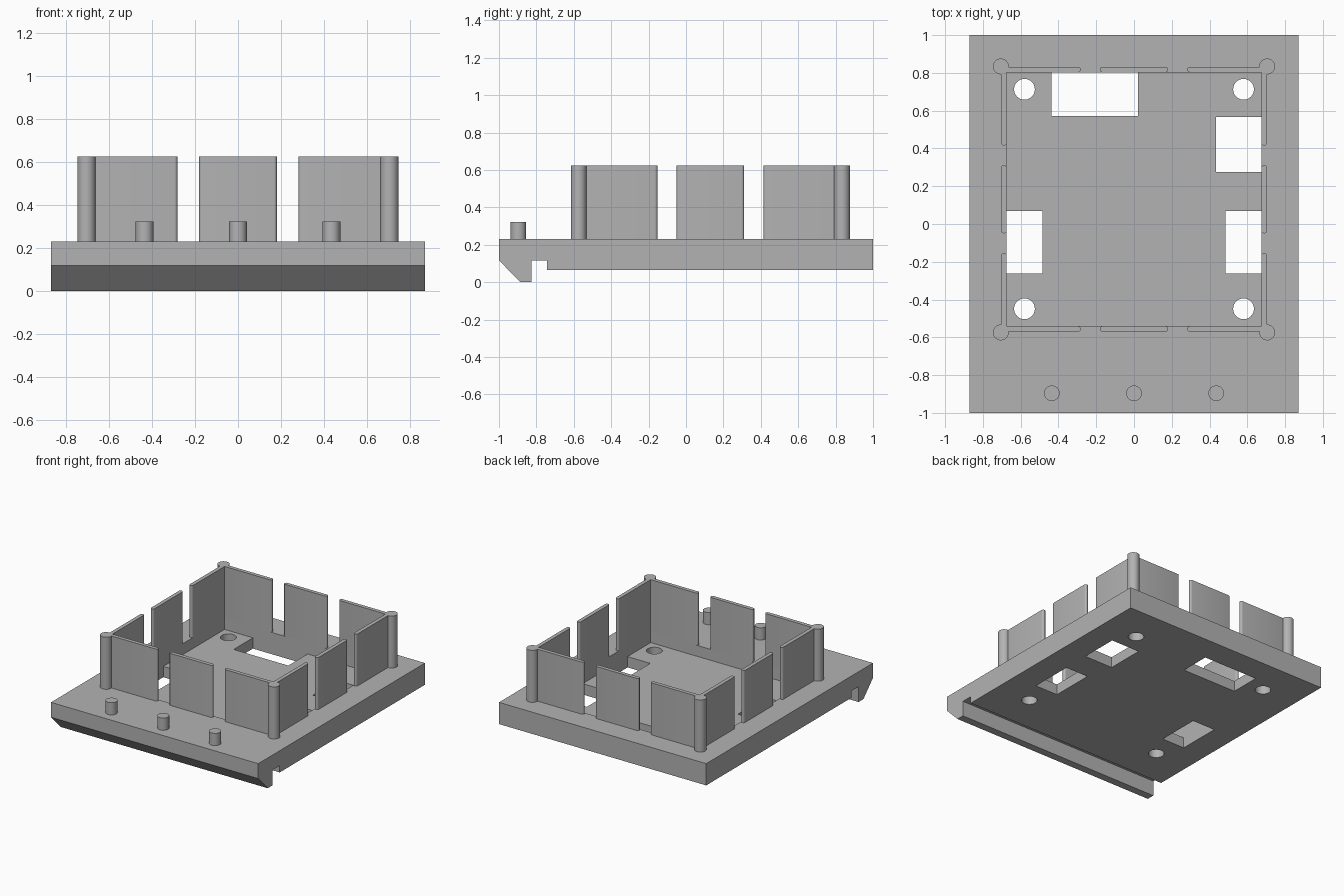
import bpy, bmesh, math
from mathutils import Matrix

if "Cube" in bpy.data.objects:
    bpy.data.objects.remove(bpy.data.objects["Cube"], do_unlink=True)

GREY = bpy.data.materials.new("plain_grey")
GREY.use_nodes = True
GREY.diffuse_color = (0.45, 0.45, 0.45, 1)
GREY.node_tree.nodes["Principled BSDF"].inputs["Base Color"].default_value = (0.45, 0.45, 0.45, 1)

# Main levels and the recess outline
DECK, FLOOR, UNDER, WALL_TOP = 0.23, 0.147, 0.065, 0.625
X_IN, Y_FRONT, Y_BACK = 0.675, -0.541, 0.803
THICK = 0.029


def prism(name, outline, axis, length):
    """Extrude a closed outline of 3D points along an axis."""
    bm = bmesh.new()
    face = bm.faces.new([bm.verts.new(p) for p in outline])
    out = bmesh.ops.extrude_face_region(bm, geom=[face])["geom"]
    verts = [v for v in out if isinstance(v, bmesh.types.BMVert)]
    bmesh.ops.translate(bm, verts=verts, vec=[c * length for c in axis])
    bmesh.ops.recalc_face_normals(bm, faces=bm.faces)
    mesh = bpy.data.meshes.new(name)
    bm.to_mesh(mesh)
    bm.free()
    mesh.materials.append(GREY)
    ob = bpy.data.objects.new(name, mesh)
    bpy.context.collection.objects.link(ob)
    return ob


def block(name, x0, x1, y0, y1, z0, z1):
    pts = [(x0, y0, z0), (x1, y0, z0), (x1, y1, z0), (x0, y1, z0)]
    return prism(name, pts, (0, 0, 1), z1 - z0)


def cylinder(name, x, y, r, z0, z1, n=40):
    pts = [(x + r * math.cos(math.tau * i / n), y + r * math.sin(math.tau * i / n), z0)
           for i in range(n)]
    return prism(name, pts, (0, 0, 1), z1 - z0)


def smooth(ob):
    bpy.ops.object.select_all(action='DESELECT')
    ob.select_set(True)
    bpy.context.view_layer.objects.active = ob
    bpy.ops.object.shade_smooth_by_angle(angle=math.radians(35))


def cut(target, cutter):
    mod = target.modifiers.new("cut", 'BOOLEAN')
    mod.operation, mod.solver, mod.object = 'DIFFERENCE', 'EXACT', cutter
    bpy.context.view_layer.objects.active = target
    bpy.ops.object.modifier_apply(modifier=mod.name)
    bpy.data.objects.remove(cutter, do_unlink=True)


def panel(name, a, b):
    """Upright wall panel with round ends, from point a to point b."""
    r, n = THICK / 2, 10
    ang = math.atan2(b[1] - a[1], b[0] - a[0])
    pts = []
    for (x, y), turn, s in ((b, -math.pi / 2, -1), (a, math.pi / 2, 1)):
        cx, cy = x + s * r * math.cos(ang), y + s * r * math.sin(ang)
        for i in range(n + 1):
            t = ang + turn + math.pi * i / n
            pts.append((cx + r * math.cos(t), cy + r * math.sin(t), DECK))
    smooth(prism(name, pts, (0, 0, 1), WALL_TOP - DECK))


# Base plate with the chamfered front lip and groove
profile = [(-1, DECK), (-1, 0.117), (-0.886, 0), (-0.827, 0), (-0.827, 0.117),
           (-0.742, 0.117), (-0.742, UNDER), (1, UNDER), (1, DECK)]
plate = prism("base_plate", [(-0.87, y, z) for y, z in profile], (1, 0, 0), 1.74)

# Recessed floor and rectangular openings
cut(plate, block("recess_cutter", -X_IN, X_IN, Y_FRONT, Y_BACK, FLOOR, 0.4))
for x0, x1, y0, y1 in ((-0.437, 0.022, 0.572, Y_BACK), (0.435, X_IN, 0.275, 0.567),
                       (0.484, X_IN, -0.263, 0.068), (-X_IN, -0.484, -0.263, 0.068)):
    cut(plate, block("opening_cutter", x0, x1, y0, y1, -0.1, 0.19))

# Screw holes
for x in (-0.58, 0.58):
    for y in (-0.449, 0.713):
        cut(plate, cylinder("hole_cutter", x, y, 0.055, -0.1, 0.19))
smooth(plate)

# Corner posts
X_POST, Y_POSTS = 0.705, (-0.574, 0.834)
for side, x in (("right", -X_POST), ("left", X_POST)):
    for end, y in zip(("front", "back"), Y_POSTS):
        smooth(cylinder(f"{end}_{side}_post", x, y, 0.042, DECK, WALL_TOP))

# Wall panels, three on each side of the recess
for end, y in (("front", Y_FRONT - THICK / 2), ("back", Y_BACK + THICK / 2)):
    for i, (x0, x1) in enumerate(((-X_POST, -0.282), (-0.181, 0.181), (0.282, X_POST))):
        panel(f"{end}_wall_{i + 1}", (x0, y), (x1, y))
for side, x in (("right", -X_IN - THICK / 2), ("left", X_IN + THICK / 2)):
    for i, (y0, y1) in enumerate(((Y_POSTS[0], -0.153), (-0.05, 0.311), (0.415, Y_POSTS[1]))):
        panel(f"{side}_wall_{i + 1}", (x, y0), (x, y1))

# Front pegs
for i, x in enumerate((-0.435, 0, 0.435)):
    smooth(cylinder(f"front_peg_{i + 1}", x, -0.896, 0.041, DECK, 0.323))
